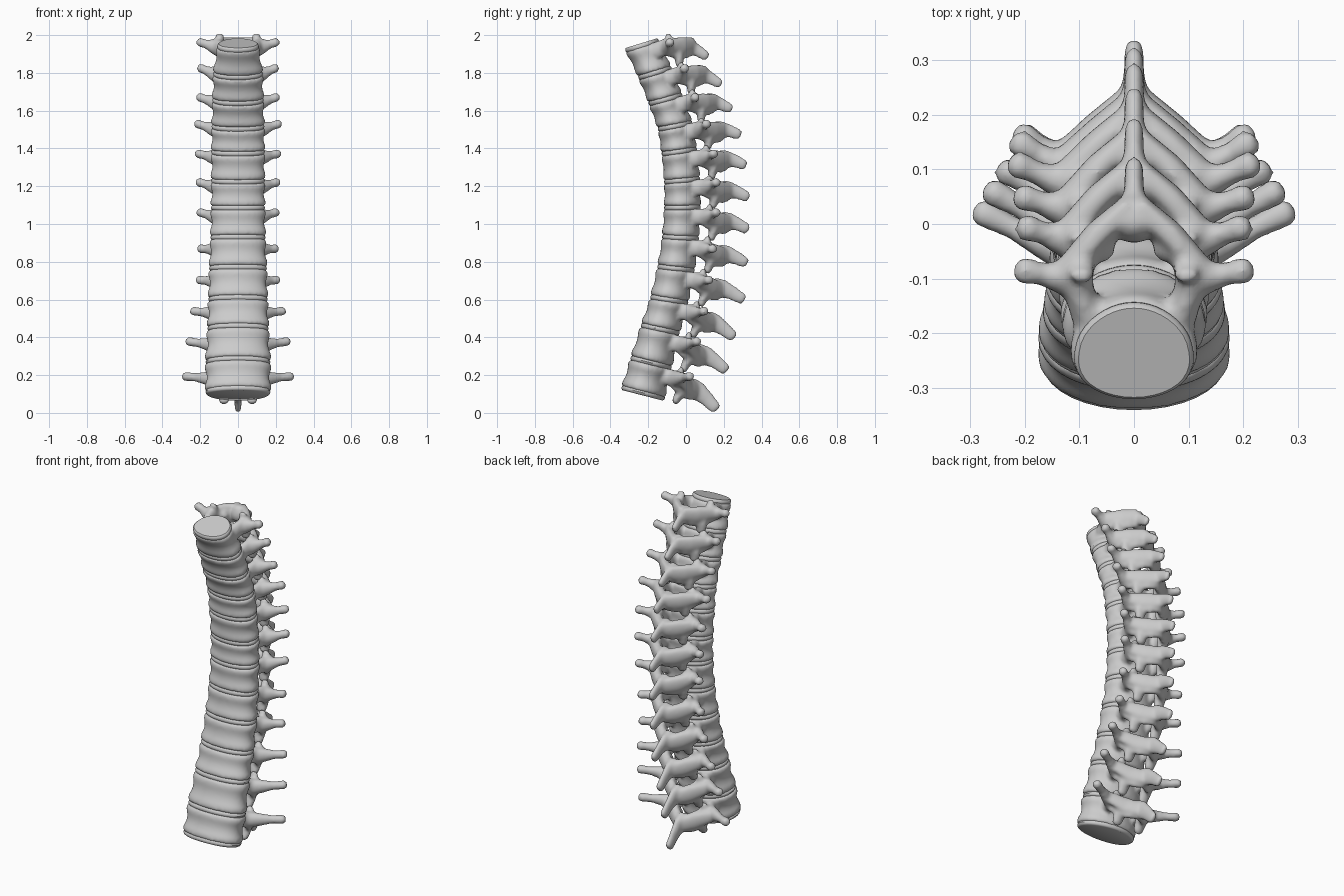
import bpy, bmesh, math
from mathutils import Vector

if "Cube" in bpy.data.objects:
    bpy.data.objects.remove(bpy.data.objects["Cube"])

bone = bpy.data.materials.new("bone grey")
bone.diffuse_color = (0.6, 0.6, 0.6, 1)
bone.use_nodes = True
bone.node_tree.nodes["Principled BSDF"].inputs["Base Color"].default_value = bone.diffuse_color

# Joints, top to bottom: front y, front z, tilt in degrees, depth, half width
JOINTS = [(-.325, 1.922, 17, .195, .114), (-.255, 1.772, 17, .195, .136),
          (-.2, 1.635, 15, .195, .141), (-.152, 1.50, 11, .197, .145),
          (-.132, 1.370, 8, .2, .147), (-.119, 1.222, 5, .203, .147),
          (-.119, 1.085, 1, .205, .148), (-.13, .933, -3, .207, .151),
          (-.155, .775, -6, .21, .158), (-.192, .615, -9, .215, .163),
          (-.242, .466, -12, .222, .168), (-.297, .293, -14, .237, .178),
          (-.346, .133, -14.5, .25, .178)]
# Spinous tips (y, z) and transverse tips (x, y, z)
SPINOUS = [(.122, 1.88), (.193, 1.735), (.25, 1.605), (.297, 1.47), (.325, 1.308), (.34, 1.138),
           (.338, .968), (.33, .79), (.315, .595), (.262, .395), (.224, .22), (.17, .012)]
TRANSVERSE = [(.221, -.082, 1.968), (.216, 0, 1.833), (.222, .055, 1.676), (.232, .117, 1.536),
              (.227, .158, 1.376), (.222, .172, 1.226), (.217, .172, 1.066), (.215, .153, .87),
              (.222, .133, .705), (.252, .108, .54), (.277, .068, .38), (.296, .03, .195)]
N = 40


def axes(tilt):
    t = math.radians(tilt)
    return Vector((0, math.cos(t), math.sin(t))), Vector((0, -math.sin(t), math.cos(t)))


def plate(joint, lift=0, scale=1):
    """D-shaped outline of a vertebral end plate, moved along its normal."""
    y, z, tilt, depth, hw = joint
    b, u = axes(tilt)
    c = Vector((0, y, z)) + b * depth / 2 + u * lift
    ring = []
    for k in range(N):
        a = 2 * math.pi * k / N
        s, co = math.sin(a), math.cos(a)
        rear = .95 * abs(s) ** .85 if s > 0 else s
        x = co * hw * (1 - .18 * s) * .98 * scale
        ring.append(c + Vector((x, 0, 0)) + b * rear * depth / 2 * scale)
    return ring


def loft(bm, rings):
    loops = [[bm.verts.new(p) for p in r] for r in rings]
    n = len(loops[0])
    for p, q in zip(loops, loops[1:]):
        for k in range(n):
            bm.faces.new((p[k], p[(k + 1) % n], q[(k + 1) % n], q[k]))
    bm.faces.new(loops[0][::-1])
    bm.faces.new(loops[-1])


def tube(bm, pts, n=14):
    """Tapered elliptical tube; pts = (centre, sideways radius, upward radius)."""
    rings = []
    for i, (p, rs, ru) in enumerate(pts):
        t = (pts[min(i + 1, len(pts) - 1)][0] - pts[max(i - 1, 0)][0]).normalized()
        ref = Vector((0, 0, 1)) if abs(t.z) < .85 else Vector((0, 1, 0))
        side = t.cross(ref).normalized()
        up = side.cross(t)
        ring = [p + side * rs * math.cos(2 * math.pi * k / n) + up * ru * math.sin(2 * math.pi * k / n)
                for k in range(n)]
        if i == 0:
            rings.append([p - t * rs * .5 + (q - p) * .55 for q in ring])
        rings.append(ring)
        if i == len(pts) - 1:
            rings.append([p + t * min(rs, ru) * .6 + (q - p) * .6 for q in ring])
    loft(bm, rings)


def finish(bm, name):
    bmesh.ops.recalc_face_normals(bm, faces=bm.faces)
    me = bpy.data.meshes.new(name)
    bm.to_mesh(me)
    bm.free()
    me.materials.append(bone)
    me.shade_smooth()
    ob = bpy.data.objects.new(name, me)
    bpy.context.collection.objects.link(ob)
    return ob


def vertebra(i):
    top, low = JOINTS[i], JOINTS[i + 1]
    bm = bmesh.new()
    # Waisted body between the two end plates
    a, z = plate(top, -.009), plate(low, .009)
    ca, cz = sum(a, Vector()) / N, sum(z, Vector()) / N
    rings = []
    for t, s in ((0, .95), (.07, 1), (.19, 1), (.35, .945), (.5, .925), (.65, .945), (.81, 1), (.93, 1), (1, .96)):
        c = ca.lerp(cz, t)
        rings.append([c + (p.lerp(q, t) - c) * s for p, q in zip(a, z)])
    loft(bm, rings)

    # Local frame at the back of the body, at pedicle height
    b, u = axes((top[2] + low[2]) / 2)
    rear = [Vector((0, j[0], j[1])) + axes(j[2])[0] * j[3] for j in (top, low)]
    P = rear[0].lerp(rear[1], .3)
    h = (rear[0] - rear[1]).length / .145

    def at(x, back, up):
        return P + Vector((x, 0, 0)) + b * back + u * up * h

    tx, ty, tz = TRANSVERSE[i]
    for sd in (1, -1):
        # Pedicle
        tube(bm, [(at(.082 * sd, -.06, -.005), .032, .047), (at(.1 * sd, -.01, 0), .028, .045),
                  (at(.108 * sd, .04, -.005), .032, .05)])
        # Lamina sloping to the midline
        tube(bm, [(at(.108 * sd, .03, -.01), .027, .05), (at(.075 * sd, .078, -.024), .024, .06),
                  (at(.038 * sd, .112, -.032), .024, .058), (at(0, .132, -.034), .022, .05)])
        # Transverse process with a knobbed tip
        tip = Vector((tx * sd, ty, tz))
        root = at(.1 * sd, .012, -.005)
        end = tip - (tip - root).normalized() * .018
        tube(bm, [(root, .038, .048), (root.lerp(end, .35), .03, .037),
                  (root.lerp(end, .7), .021, .023), (end, .027, .025)])
        # Web from the transverse process to the spinous root
        tube(bm, [(root.lerp(end, .4), .018, .032), (at(.07 * sd, .102, -.018), .02, .046),
                  (at(.01 * sd, .155, -.026), .016, .04)])
        # Upper and lower joint facets
        tube(bm, [(at(.1 * sd, .04, 0), .028, .022), (at(.098 * sd, .042, .032), .026, .019),
                  (at(.094 * sd, .04, .052), .021, .013)])
        tube(bm, [(at(.07 * sd, .07, -.01), .036, .026), (at(.073 * sd, .064, -.06), .036, .026),
                  (at(.075 * sd, .052, -.1), .028, .02)])
    # Spinous process, drooping backwards
    sy, sz = SPINOUS[i]
    root = at(0, .105, -.014)
    end = Vector((0, sy, sz))
    end -= (end - root).normalized() * .016
    tall = 1 + .02 * i
    tube(bm, [(root, .036, .048), (root.lerp(end, .3) + u * .007, .026, .043 * tall),
              (root.lerp(end, .65) + u * .008, .019, .033 * tall), (end, .018, .027 * tall)])

    # Fuse all parts into one smooth bone
    ob = finish(bm, f"vertebra_{i + 1}")
    m = ob.modifiers.new("fuse", 'REMESH')
    m.mode = 'VOXEL'
    m.voxel_size = .0095
    m.use_smooth_shade = True
    m = ob.modifiers.new("soften", 'SMOOTH')
    m.factor = .5
    m.iterations = 6


for i in range(12):
    vertebra(i)

# Discs at every joint, including the two open ends
for i, j in enumerate(JOINTS):
    shift = -.006 if i == 0 else .004 if i == 12 else 0
    bm = bmesh.new()
    loft(bm, [plate(j, shift + h, s) for h, s in
              ((-.014, .9), (-.009, .95), (0, .97), (.009, .95), (.014, .9))])
    ob = finish(bm, f"disc_{i + 1}")
    bpy.context.view_layer.objects.active = ob
    ob.select_set(True)
    bpy.ops.object.shade_smooth_by_angle(angle=math.radians(40))
    ob.select_set(False)
